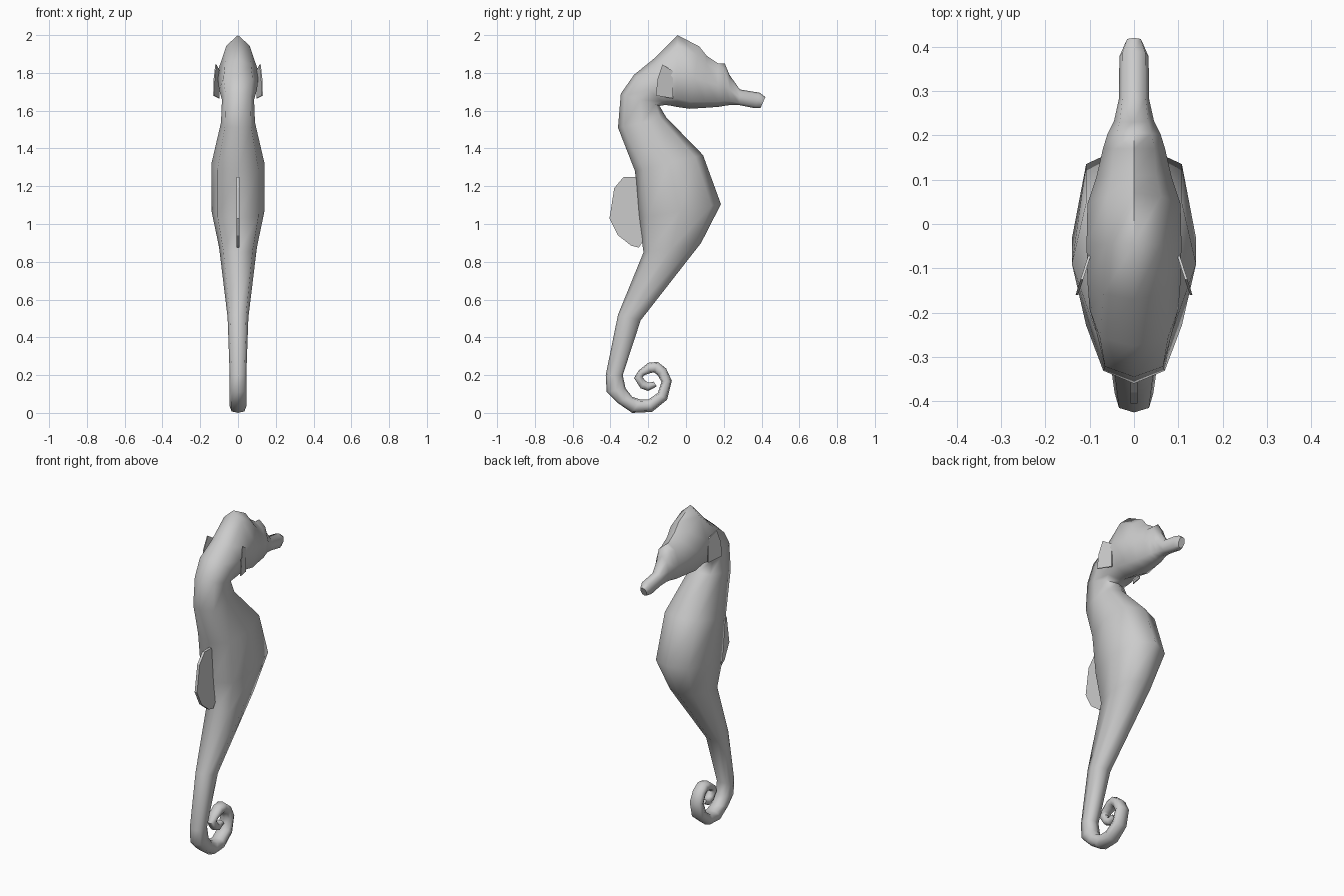
import bpy
import bmesh
import math

SIDES = 8

default_cube = bpy.data.objects.get("Cube")
if default_cube:
    bpy.data.objects.remove(default_cube, do_unlink=True)

# One plain grey for the whole figure
grey = bpy.data.materials.new("plain grey")
grey.use_nodes = True
grey.diffuse_color = (.6, .6, .6, 1)
grey.node_tree.nodes["Principled BSDF"].inputs["Base Color"].default_value = grey.diffuse_color


def finish(name, bm, smooth_angle=None):
    """Turn a bmesh into a named, coloured object."""
    bmesh.ops.recalc_face_normals(bm, faces=bm.faces)
    mesh = bpy.data.meshes.new(name)
    bm.to_mesh(mesh)
    bm.free()
    mesh.materials.append(grey)
    obj = bpy.data.objects.new(name, mesh)
    bpy.context.collection.objects.link(obj)
    if smooth_angle:
        bpy.ops.object.select_all(action="DESELECT")
        obj.select_set(True)
        bpy.context.view_layer.objects.active = obj
        bpy.ops.object.shade_smooth_by_angle(angle=math.radians(smooth_angle))
    return obj


def signed_power(value, exponent):
    return math.copysign(abs(value) ** exponent, value)


def add_ring(bm, back, belly, half_width, crest):
    """Cross-section spanning a back point and a belly point in the side plane."""
    verts = []
    for i in range(SIDES):
        angle = math.tau * i / SIDES
        along, across = math.cos(angle), math.sin(angle)
        pointed = crest and along > 0
        x = half_width * signed_power(across, crest if pointed else .75)
        t = (1 + (along if pointed else signed_power(along, .75))) / 2
        y = belly[0] + (back[0] - belly[0]) * t
        z = belly[1] + (back[1] - belly[1]) * t
        verts.append(bm.verts.new((x, y, z)))
    return verts


def loft(name, sections):
    """Skin consecutive cross-sections and cap both ends."""
    bm = bmesh.new()
    rings = [add_ring(bm, (by, bz), (fy, fz), width, crest)
             for by, bz, fy, fz, width, crest in sections]
    for lower, upper in zip(rings, rings[1:]):
        for i in range(SIDES):
            j = (i + 1) % SIDES
            bm.faces.new((lower[i], lower[j], upper[j], upper[i]))
    bm.faces.new(rings[0])
    bm.faces.new(rings[-1])
    return finish(name, bm, smooth_angle=60)


def plate(name, outline, thickness, place):
    """Thin fin from a side outline; place gives x for each outline point."""
    bm = bmesh.new()
    layers = [[bm.verts.new((place(y) + side * thickness / 2, y, z)) for y, z in outline]
              for side in (-1, 1)]
    for layer in layers:
        bm.faces.new(layer)
    count = len(outline)
    for i in range(count):
        j = (i + 1) % count
        bm.faces.new((layers[0][i], layers[0][j], layers[1][j], layers[1][i]))
    return finish(name, bm)


# Curled tail, tip first: outer y, z, inner y, z
curl = [
    (-.155, .14, -.17, .165), (-.2, .116, -.2, .16), (-.24, .13, -.215, .17),
    (-.275, .185, -.23, .19), (-.25, .225, -.22, .2), (-.2, .265, -.19, .21),
    (-.15, .27, -.17, .215), (-.105, .235, -.15, .2), (-.075, .17, -.13, .165),
    (-.1, .07, -.15, .105), (-.18, .005, -.2, .07), (-.285, 0, -.24, .07),
    (-.365, .055, -.285, .085), (-.42, .11, -.32, .13), (-.425, .2, -.335, .2),
]
tail = [(*points, .02 + .024 * min(1, i / 9), 0) for i, points in enumerate(curl)]

# Trunk and neck: back y, z, belly y, z, half width, crest sharpness
trunk = [
    (-.36, .52, -.24, .49, .055, 0),
    (-.225, .85, .08, .9, .1, 0),
    (-.25, 1.03, .185, 1.105, .14, 0),
    (-.27, 1.28, .09, 1.365, .14, 0),
    (-.36, 1.51, -.105, 1.565, .09, 0),
    (-.345, 1.69, -.14, 1.625, .085, 0),
    (-.275, 1.79, -.11, 1.63, .1, 0),
]

# Crested head narrowing into the tubular snout
head = [
    (-.17, 1.875, -.09, 1.628, .105, 1.2),
    (-.045, 2, -.05, 1.62, .107, 1.6),
    (.07, 1.94, .02, 1.61, .105, 1.6),
    (.11, 1.89, .1, 1.615, .085, 1.5),
    (.17, 1.85, .17, 1.62, .07, 1.2),
    (.205, 1.85, .2, 1.625, .06, 1.2),
    (.23, 1.79, .235, 1.63, .045, 1),
    (.285, 1.712, .28, 1.63, .034, 0),
    (.39, 1.695, .365, 1.613, .033, 0),
    (.42, 1.672, .395, 1.615, .02, 0),
]
loft("body", tail + trunk + head)

# Dorsal fin, rooted inside the back
plate("dorsal_fin", [
    (-.2, 1.25), (-.33, 1.25), (-.38, 1.19), (-.405, 1.03),
    (-.36, .94), (-.29, .885), (-.25, .875), (-.2, .95),
], .016, lambda y: 0)

# Cheek fins flaring outward towards the back
cheek_outline = [(-.16, 1.68), (-.15, 1.77), (-.125, 1.845), (-.07, 1.81), (-.07, 1.665)]
for name, side in (("left_cheek_fin", 1), ("right_cheek_fin", -1)):
    plate(name, cheek_outline, .006, lambda y, s=side: s * (.1 - (y + .07) * .32))
